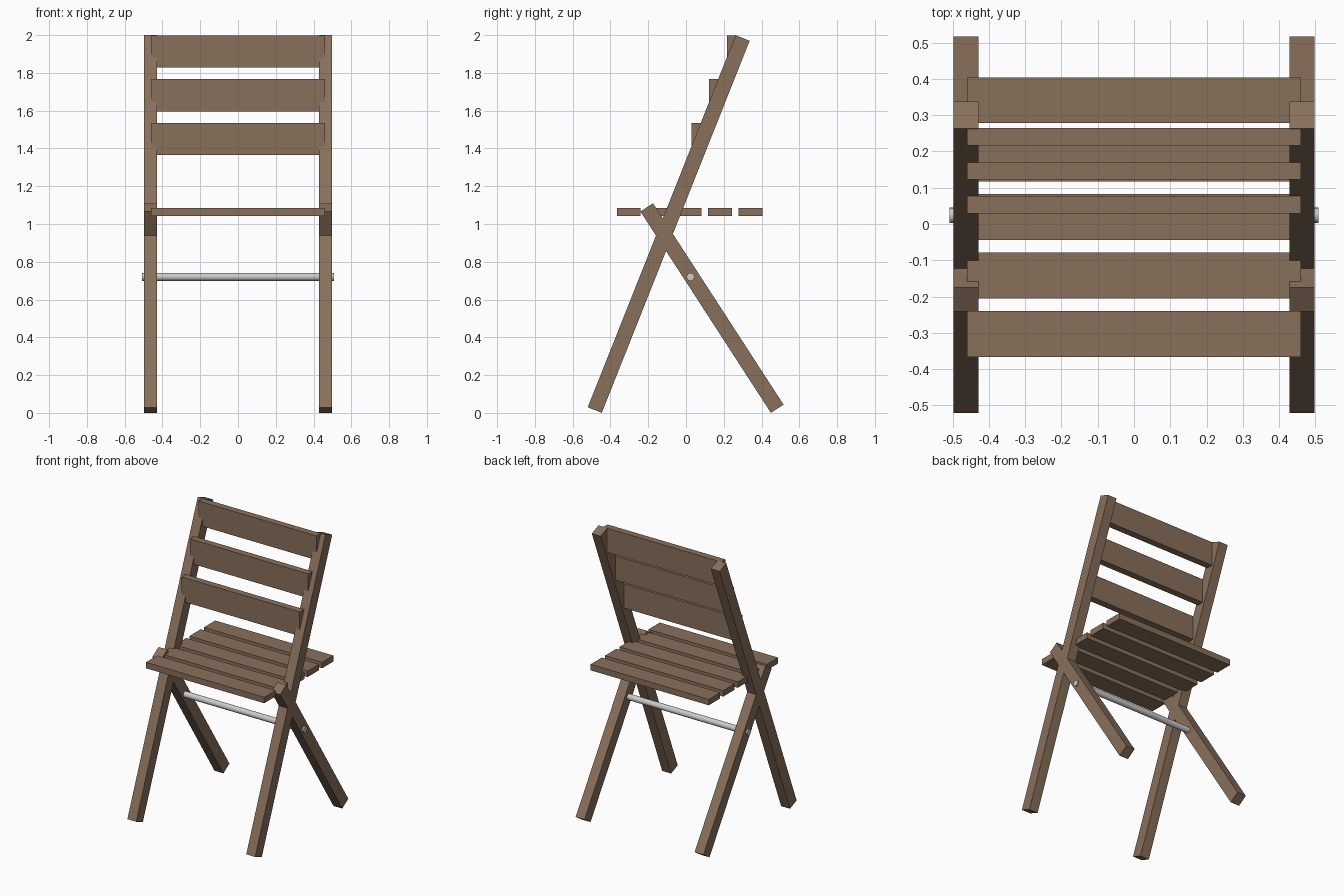
import bpy
from math import atan2, hypot, radians

if "Cube" in bpy.data.objects:
    bpy.data.objects.remove(bpy.data.objects["Cube"])

wood = bpy.data.materials.new("wood")
wood.diffuse_color = (0.25, 0.16, 0.105, 1)
wood.use_nodes = True
wood.node_tree.nodes["Principled BSDF"].inputs["Base Color"].default_value = wood.diffuse_color


def box(name, loc, size, rot_x=0.0):
    """Wooden bar with given centre, size and tilt about x."""
    bpy.ops.mesh.primitive_cube_add(size=1, location=loc)
    ob = bpy.context.object
    ob.name = name
    ob.scale = size
    bpy.ops.object.transform_apply(location=False, rotation=False, scale=True)
    ob.rotation_euler = (rot_x, 0, 0)
    ob.data.materials.append(wood)
    return ob


def leg(name, x, bottom, top):
    """Square-ended bar running between two (y, z) points."""
    dy, dz = top[0] - bottom[0], top[1] - bottom[1]
    centre = (x, (top[0] + bottom[0]) / 2, (top[1] + bottom[1]) / 2)
    return box(name, centre, (0.069, 0.08, hypot(dy, dz)), atan2(-dy, dz))


# crossed legs on both sides
for side, x in (("left", -0.463), ("right", 0.463)):
    leg("back_post_" + side, x, (-0.483, 0.015), (0.3, 1.985))
    leg("rear_leg_" + side, x, (0.483, 0.022), (-0.208, 1.088))

# seat slats
for i in range(5):
    box(f"seat_slat_{i + 1}", (0, -0.303 + i * 0.161, 1.064), (0.921, 0.126, 0.042))

# upright backrest slats, stepped along the posts
for i in range(3):
    box(f"back_slat_{i + 1}", (0, 0.053 + i * 0.0935, 1.45 + i * 0.2315),
        (0.921, 0.048, 0.17))

# metal cross rod
bpy.ops.mesh.primitive_cylinder_add(vertices=16, radius=0.021, depth=1.016,
                                    location=(0, 0.024, 0.72),
                                    rotation=(0, radians(90), 0))
bpy.context.object.name = "cross_rod"
bpy.ops.object.shade_smooth_by_angle()
